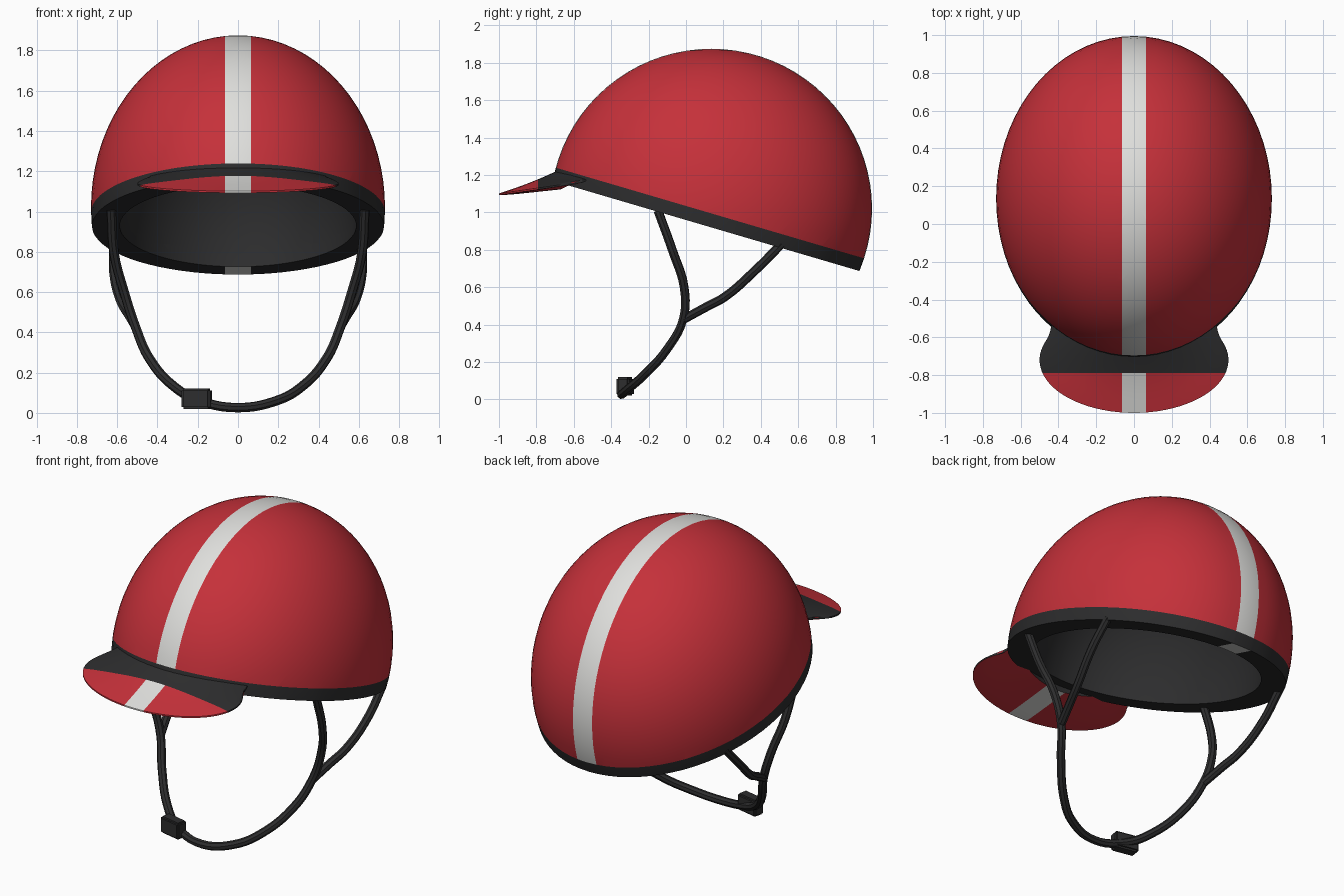
import bpy, bmesh, math
from mathutils import Vector, Matrix

if "Cube" in bpy.data.objects:
    bpy.data.objects.remove(bpy.data.objects["Cube"])


def material(name, rgb):
    m = bpy.data.materials.new(name)
    m.diffuse_color = (*rgb, 1)
    m.use_nodes = True
    m.node_tree.nodes["Principled BSDF"].inputs["Base Color"].default_value = m.diffuse_color
    return m


RED = material("red", (0.56, 0.03, 0.042))
WHITE = material("white", (0.74, 0.74, 0.72))
BLACK = material("black", (0.026, 0.026, 0.027))
STRIPE = 0.064


def smooth(ob, angle=35):
    bpy.ops.object.select_all(action='DESELECT')
    ob.select_set(True)
    bpy.context.view_layer.objects.active = ob
    bpy.ops.object.shade_smooth_by_angle(angle=math.radians(angle))


def finish(bm, name, mats, angle=35):
    bmesh.ops.recalc_face_normals(bm, faces=bm.faces)
    me = bpy.data.meshes.new(name)
    bm.to_mesh(me)
    bm.free()
    for m in mats:
        me.materials.append(m)
    ob = bpy.data.objects.new(name, me)
    bpy.context.collection.objects.link(ob)
    smooth(ob, angle)
    return ob


def cut(bm, co, no, **kw):
    bmesh.ops.bisect_plane(bm, geom=bm.verts[:] + bm.edges[:] + bm.faces[:],
                           dist=1e-5, plane_co=co, plane_no=no, **kw)


def cut_stripe(bm):
    for s in (-1, 1):
        cut(bm, (s * STRIPE, 0, 0), (1, 0, 0))


# Shell: ellipsoid cut by the tilted rim plane, with a scaled copy as lining
C, R = Vector((0, 0.135, 1.02)), Vector((0.73, 0.86, 0.855))
P, N = Vector((0, 0.10, 0.93)), Vector((0, 0.294, 1)).normalized()
RIM = 0.072
bm = bmesh.new()
bmesh.ops.create_uvsphere(bm, u_segments=72, v_segments=40, radius=1,
                          matrix=Matrix.Translation(C) @ Matrix.Diagonal((*R, 1)))
cut(bm, P, N, clear_inner=True)
dup = bmesh.ops.duplicate(bm, geom=bm.verts[:] + bm.edges[:] + bm.faces[:])["geom"]
for v in (g for g in dup if isinstance(g, bmesh.types.BMVert)):
    d = v.co - P
    v.co = P + Vector((d.x * 0.81, d.y * 0.84, d.z * 0.84))
bmesh.ops.reverse_faces(bm, faces=[g for g in dup if isinstance(g, bmesh.types.BMFace)])
bmesh.ops.bridge_loops(bm, edges=[e for e in bm.edges if e.is_boundary])
cut(bm, P + N * RIM, N)
cut_stripe(bm)
for f in bm.faces:
    c = f.calc_center_median()
    h = (c - P).dot(N)
    e = c - C
    outer = Vector((e.x / R.x, e.y / R.y, e.z / R.z)).length > 0.96
    in_stripe = abs(c.x) < STRIPE
    if h < 0.001:                      # underside of the rim, stripe at the back
        f.material_index = 1 if in_stripe and c.y > 0 else 2
    elif not outer or h < RIM:         # lining and rim band
        f.material_index = 2
    else:
        f.material_index = 1 if in_stripe else 0
finish(bm, "helmet_shell", (RED, WHITE, BLACK))

# Visor: curved peak lofted from the shell to a rounded outline
bm = bmesh.new()
COLS, ROWS = 48, 10
top, bot = [], []
for i in range(COLS + 1):
    u = i / COLS * 2 - 1
    a = math.radians(116) * u
    fx, fy = 0.5 * math.sin(a), -0.72 - 0.28 * math.cos(a)
    rx = 0.43 * u
    ry = 0.17 - 0.84 * math.sqrt(1 - (rx / 0.71) ** 2)
    zr = 0.93 - 0.294 * (ry - 0.10) + 0.075
    zf = 1.11 + 0.143 * (fy + 1)
    ct, cb = [], []
    for j in range(ROWS + 1):
        t = j / ROWS
        x, y = rx + (fx - rx) * t, ry + (fy - ry) * t
        edge = 0.009 * t ** 8          # slight rounding towards the lip
        zt = zf + (zr - zf) * (1 - t) ** 1.3 - edge
        zb = zf - 0.022 + 0.035 * (1 - t) + edge * 0.5
        ct.append(bm.verts.new((x, y, zt)))
        cb.append(bm.verts.new((x, y, zb)))
    top.append(ct)
    bot.append(cb)
for i in range(COLS):
    for j in range(ROWS):
        for g in (top, bot):
            bm.faces.new((g[i][j], g[i + 1][j], g[i + 1][j + 1], g[i][j + 1]))
    for j in (0, ROWS):
        bm.faces.new((top[i][j], top[i + 1][j], bot[i + 1][j], bot[i][j]))
for i in (0, COLS):
    for j in range(ROWS):
        bm.faces.new((top[i][j], top[i][j + 1], bot[i][j + 1], bot[i][j]))
cut(bm, (0, -0.79, 0), (0, 1, 0))
cut_stripe(bm)
bmesh.ops.recalc_face_normals(bm, faces=bm.faces)
bm.normal_update()
for f in bm.faces:
    c = f.calc_center_median()
    if c.y > -0.79 and f.normal.z > -0.4:
        f.material_index = 2
    else:
        f.material_index = 1 if abs(c.x) < STRIPE else 0
finish(bm, "visor", (RED, WHITE, BLACK), 50)


# Straps: round tubes along smooth paths
def strap(name, points):
    cu = bpy.data.curves.new(name, 'CURVE')
    cu.dimensions = '3D'
    cu.bevel_depth = 0.024
    cu.bevel_resolution = 2
    cu.resolution_u = 5
    cu.use_fill_caps = True
    sp = cu.splines.new('BEZIER')
    sp.bezier_points.add(len(points) - 1)
    for bp, p in zip(sp.bezier_points, points):
        bp.co = p
        bp.handle_left_type = bp.handle_right_type = 'AUTO'
    cu.materials.append(BLACK)
    ob = bpy.data.objects.new(name, cu)
    bpy.context.collection.objects.link(ob)
    bpy.ops.object.select_all(action='DESELECT')
    ob.select_set(True)
    bpy.context.view_layer.objects.active = ob
    bpy.ops.object.convert(target='MESH')
    smooth(bpy.context.view_layer.objects.active)


half = [(0.63, -0.15, 1.01), (0.615, -0.07, 0.79), (0.565, -0.01, 0.60),
        (0.51, -0.015, 0.43), (0.44, -0.10, 0.27), (0.31, -0.23, 0.125),
        (0.19, -0.305, 0.06)]
flip = [(-x, y, z) for x, y, z in half]
strap("chin_strap", half + [(0, -0.345, 0.026)] + flip[::-1])
for side, s in (("left", -1), ("right", 1)):
    strap("rear_strap_" + side, [(s * x, y, z) for x, y, z in (
        (0.615, 0.51, 0.83), (0.615, 0.37, 0.69), (0.58, 0.21, 0.55),
        (0.545, 0.10, 0.49), (0.51, -0.01, 0.43))])

# Buckle: bevelled block on the chin strap
bm = bmesh.new()
bmesh.ops.create_cube(bm, size=1, matrix=Matrix.Translation((-0.205, -0.325, 0.07))
                      @ Matrix.Rotation(math.radians(-12), 4, 'Z')
                      @ Matrix.Diagonal((0.145, 0.07, 0.10, 1)))
bmesh.ops.bevel(bm, geom=bm.edges[:], offset=0.01, segments=2, affect='EDGES')
finish(bm, "buckle", (BLACK,))
